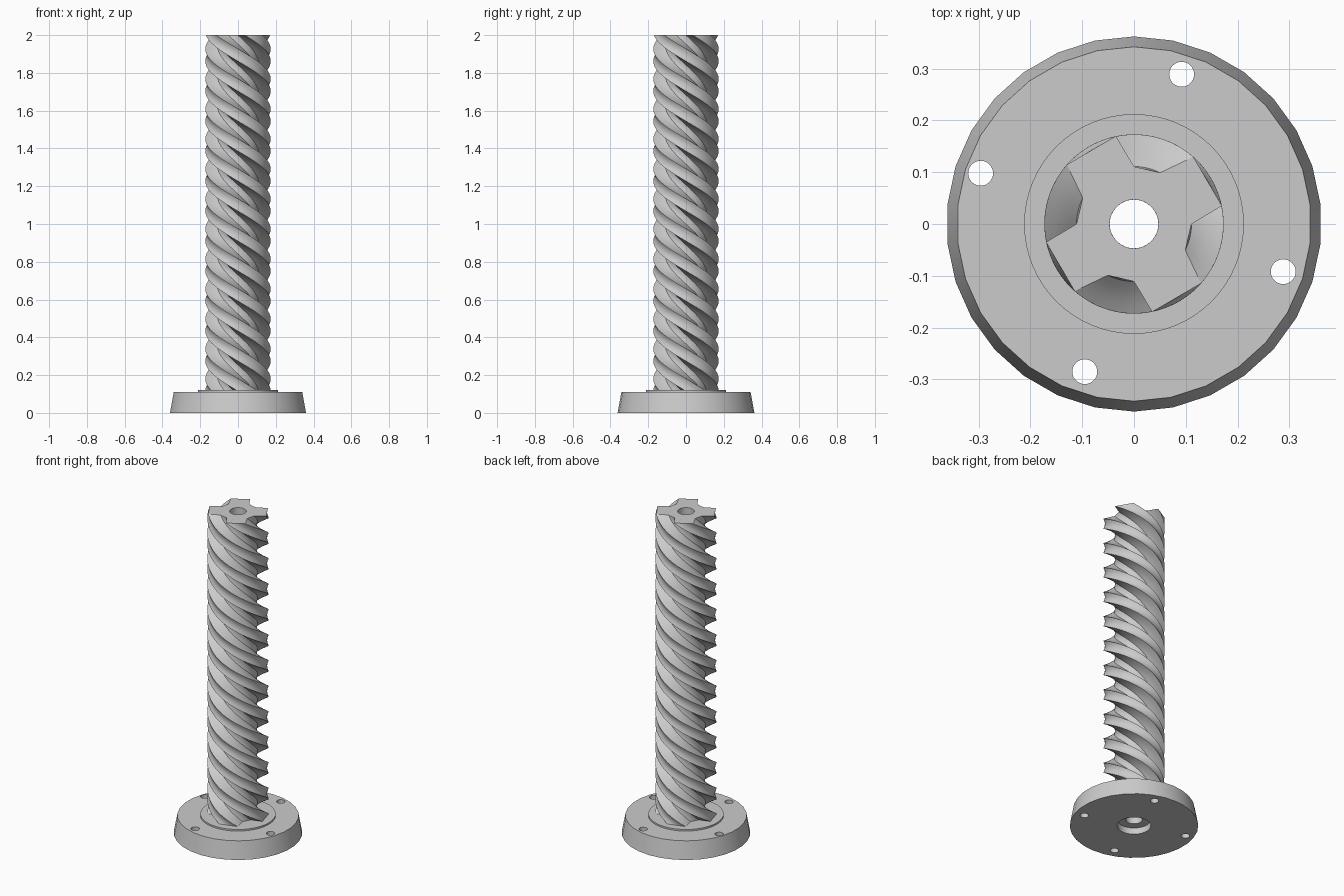
import bpy, bmesh, math
from math import cos, sin, radians, pi
from mathutils import Vector

if "Cube" in bpy.data.objects:
    bpy.data.objects.remove(bpy.data.objects["Cube"], do_unlink=True)

# Single plain grey
grey = bpy.data.materials.new("plain_grey")
grey.use_nodes = True
colour = (0.6, 0.6, 0.6, 1)
grey.diffuse_color = colour
grey.node_tree.nodes["Principled BSDF"].inputs["Base Color"].default_value = colour

BORE, TOP, LEAD = 0.047, 2.0, 0.635
DISC_TOP, FLANGE_TOP = 0.12, 0.11


def select_only(ob):
    bpy.ops.object.select_all(action="DESELECT")
    ob.select_set(True)
    bpy.context.view_layer.objects.active = ob


def smooth(ob):
    select_only(ob)
    bpy.ops.object.shade_smooth_by_angle(angle=radians(30))


def cylinder(name, r_low, r_high, z_low, z_high, sides, x=0, y=0):
    bpy.ops.mesh.primitive_cone_add(
        vertices=sides, radius1=r_low, radius2=r_high,
        depth=z_high - z_low, location=(x, y, (z_low + z_high) / 2))
    ob = bpy.context.object
    ob.name = name
    ob.data.materials.append(grey)
    return ob


def drill(ob, radius, z_low, z_high, x=0, y=0):
    cutter = cylinder("cutter", radius, radius, z_low, z_high, 32, x, y)
    mod = ob.modifiers.new("hole", "BOOLEAN")
    mod.operation, mod.solver, mod.object = "DIFFERENCE", "EXACT", cutter
    select_only(ob)
    bpy.ops.object.modifier_apply(modifier=mod.name)
    bpy.data.objects.remove(cutter, do_unlink=True)


# Tapered mounting flange with bore, underside recess and four bolt holes
flange = cylinder("flange", 0.362, 0.342, 0, FLANGE_TOP, 30)
drill(flange, BORE, -0.1, 0.3)
drill(flange, 0.095, -0.1, 0.04)
for x, y in ((0.092, 0.289), (-0.296, 0.098), (-0.095, -0.285), (0.288, -0.092)):
    drill(flange, 0.024, -0.1, 0.3, x, y)
smooth(flange)

# Thin raised collar around the screw
collar = cylinder("collar", 0.212, 0.212, FLANGE_TOP - 0.005, DISC_TOP, 64)
drill(collar, BORE, 0, 0.3)
smooth(collar)

# Four-start screw section: flat lands, straight groove walls and flat floors
corners = []
for k in range(4):
    for angle, radius in ((11.6, 0.173), (48.5, 0.173), (63, 0.111), (90, 0.111)):
        a = radians(90 * k + angle)
        corners.append(Vector((radius * cos(a), radius * sin(a))))
STEPS = 4
section = [p.lerp(corners[(i + 1) % len(corners)], s / STEPS)
           for i, p in enumerate(corners) for s in range(STEPS)]

# Sweep the section up the axis with a left-handed twist, around a plain bore
bm = bmesh.new()
LAYERS, z0 = 200, DISC_TOP - 0.005
outer, inner = [], []
for j in range(LAYERS + 1):
    z = z0 + (TOP - z0) * j / LAYERS
    t = 2 * pi * (TOP - z) / LEAD
    outer.append([bm.verts.new((p.x * cos(t) - p.y * sin(t), p.x * sin(t) + p.y * cos(t), z))
                  for p in section])
    inner.append([bm.verts.new((*(p.normalized() * BORE), z)) for p in section])
n = len(section)
for i in range(n):
    m = (i + 1) % n
    for j in range(LAYERS):
        bm.faces.new((outer[j][i], outer[j][m], outer[j + 1][m], outer[j + 1][i]))
        bm.faces.new((inner[j][m], inner[j][i], inner[j + 1][i], inner[j + 1][m]))
    # Top end face
    bm.faces.new((outer[-1][i], outer[-1][m], inner[-1][m], inner[-1][i]))
mesh = bpy.data.meshes.new("screw_shaft")
bm.to_mesh(mesh)
bm.free()
mesh.materials.append(grey)
shaft = bpy.data.objects.new("screw_shaft", mesh)
bpy.context.collection.objects.link(shaft)
smooth(shaft)
